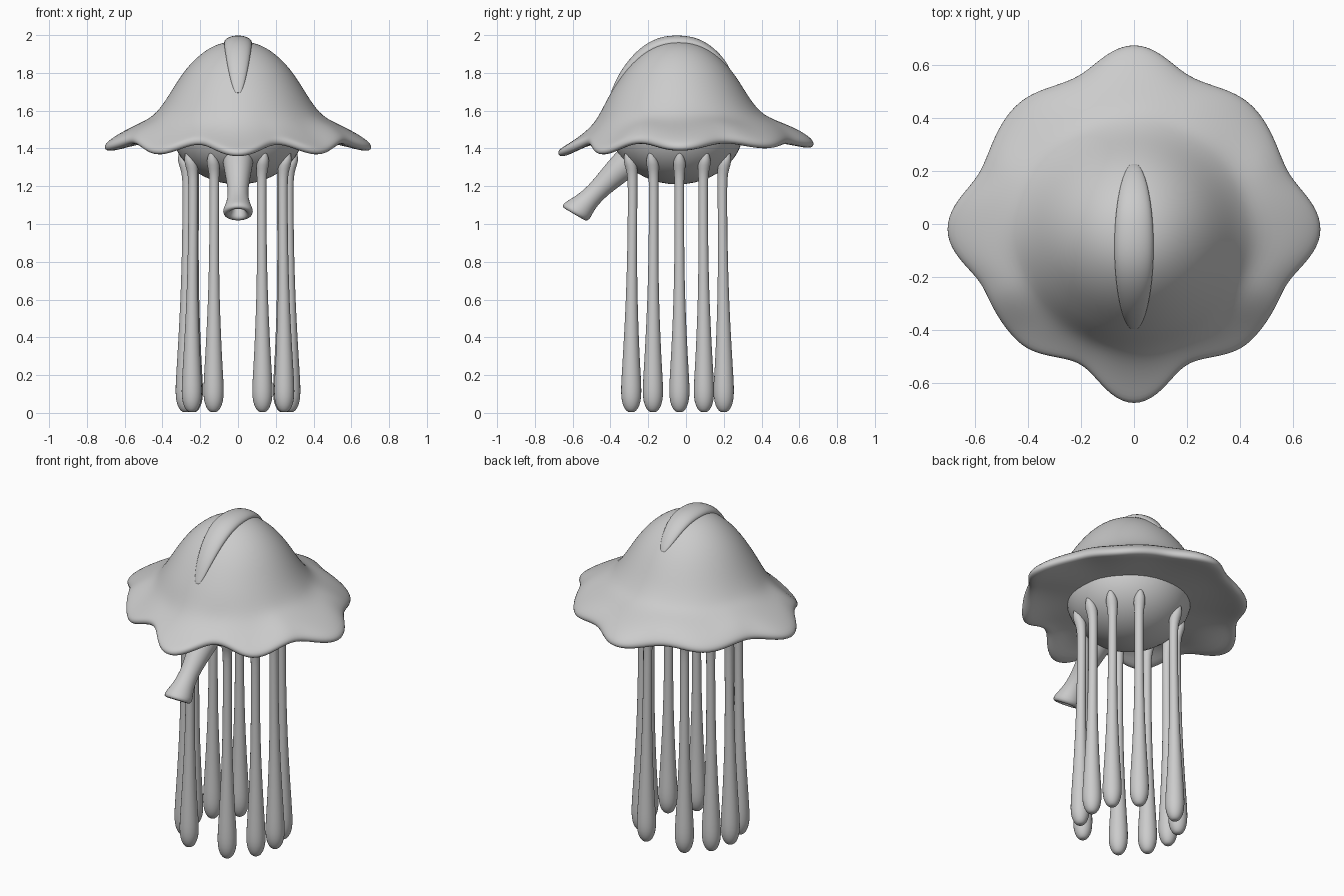
import bpy, bmesh
from math import sin, cos, asin, pi, sqrt
from mathutils import Vector

cube = bpy.data.objects.get("Cube")
if cube:
    bpy.data.objects.remove(cube, do_unlink=True)

grey = bpy.data.materials.new("soft_grey")
grey.use_nodes = True
COLOUR = (0.6, 0.6, 0.6, 1)
grey.diffuse_color = COLOUR
grey.node_tree.nodes["Principled BSDF"].inputs["Base Color"].default_value = COLOUR


def skin(name, rings):
    """Join equal rings of points into a closed, smooth body."""
    bm = bmesh.new()
    loops = [[bm.verts.new(p) for p in ring] for ring in rings]
    n = len(loops[0])
    for a, b in zip(loops, loops[1:]):
        for i in range(n):
            j = (i + 1) % n
            bm.faces.new((a[i], a[j], b[j], b[i]))
    for loop in (loops[0], loops[-1]):
        hub = bm.verts.new(sum((v.co for v in loop), Vector()) / n)
        for i in range(n):
            bm.faces.new((hub, loop[i], loop[(i + 1) % n]))
    bmesh.ops.recalc_face_normals(bm, faces=bm.faces)
    mesh = bpy.data.meshes.new(name)
    bm.to_mesh(mesh)
    bm.free()
    mesh.materials.append(grey)
    mesh.shade_smooth()
    obj = bpy.data.objects.new(name, mesh)
    bpy.context.collection.objects.link(obj)
    smooth = obj.modifiers.new("smooth", 'SUBSURF')
    smooth.levels = smooth.render_levels = 1


def ellipse(centre, axis, wide, high, n=16):
    """Ring of points square to an axis that lies near the yz plane."""
    axis = Vector(axis).normalized()
    u = Vector((1, 0, 0))
    v = axis.cross(u)
    return [Vector(centre) + wide * cos(2 * pi * k / n) * u + high * sin(2 * pi * k / n) * v
            for k in range(n)]


# Bell: domed crown flaring into a scalloped rim, then the underside
CROWN = [(.03, 1.966), (.06, 1.963), (.1, 1.954), (.15, 1.932), (.2, 1.897), (.25, 1.85),
         (.3, 1.788), (.35, 1.708), (.38, 1.655), (.41, 1.6), (.44, 1.555), (.48, 1.521),
         (.53, 1.495), (.58, 1.473), (.62, 1.454), (.64, 1.44)]
UNDER = [(.645, 1.422), (.635, 1.405), (.6, 1.405), (.55, 1.42), (.45, 1.44), (.3, 1.45)]
DOME_Y = -0.04
# Rim reach at crests and valleys, from the front round to the back
REACH = [.682, .565, .62, .613, .71, .62, .642, .6, .68]


def reach(a):
    """Rim radius at an angle, easing between crests and valleys."""
    t = (asin(max(-1, min(1, sin(a)))) / pi + .5) * 8
    i = min(int(t), 7)
    blend = (1 - cos(pi * (t - i))) / 2
    return REACH[i] * (1 - blend) + REACH[i + 1] * blend


def bell_ring(r, z, swell, n=96):
    t = min(max((r - .37) / .275, 0), 1)
    flare = t * t * (3 - 2 * t)
    ring = []
    for k in range(n):
        a = 2 * pi * k / n
        front = (1 - sin(a)) / 2
        rad = r * (1 + flare * (reach(a) / .645 - 1))
        drop = (.01 + .022 * front) * cos(8 * a) + .026 * front * front - .008
        # The skirt swells upward at the sides and back
        rise = swell * 4 * t * (1 - t) * (1 - front ** 3)
        shift = DOME_Y * (1 - flare) - .02 * flare * cos(a) ** 2
        ring.append(Vector((rad * cos(a), rad * sin(a) + shift, z + rise - flare * drop)))
    return ring


skin("bell", [bell_ring(r, z, .034) for r, z in CROWN] +
     [bell_ring(r, z, 0) for r, z in UNDER])


# Crest: slim raised ridge running front to back over the crown
def crown_z(y):
    r = abs(y - DOME_Y)
    for (r0, z0), (r1, z1) in zip(CROWN, CROWN[1:]):
        if r <= r1:
            return z0 + (z1 - z0) * max(0, r - r0) / (r1 - r0)


crest = []
for k in range(21):
    s = -.985 * cos(pi * k / 20)
    y = -.085 + .315 * s
    slope = (crown_z(y + .03) - crown_z(y - .03)) / .06
    fade = sqrt(1 - s * s)
    crest.append(ellipse((0, y, crown_z(y) - .005), (0, 1, slope),
                         .076 * fade, .039 * fade ** 1.4))
skin("crest", crest)

# Rounded body under the bell
bpy.ops.mesh.primitive_uv_sphere_add(segments=48, ring_count=24, radius=1,
                                     location=(0, -.045, 1.5))
body = bpy.context.object
body.name = "body"
body.scale = (.35, .35, .29)
body.data.materials.append(grey)
body.data.shade_smooth()

# Siphon: flared tube at the front with a hollow mouth (y, z, axis z, radius)
SIPHON = [(-.22, 1.40, -1, .09), (-.32, 1.32, -1, .08), (-.41, 1.235, -1, .063),
          (-.48, 1.165, -1.1, .052), (-.535, 1.11, -1.3, .061),
          (-.572, 1.075, -1.6, .08), (-.59, 1.055, -1.7, .08),
          (-.594, 1.05, -1.7, .056), (-.588, 1.06, -1.7, .041),
          (-.56, 1.09, -1.5, .03), (-.53, 1.12, -1.2, .025)]
skin("siphon", [ellipse((0, y, z), (0, -1, az), r, r, 24) for y, z, az, r in SIPHON])

# Tentacles: five each side, heavy at the foot, tips laid on the body (z, radius, outward)
LIMB = [(.004, .018, 0), (.02, .037, 0), (.06, .053, 0), (.11, .057, 0), (.18, .054, 0),
        (.3, .046, 0), (.5, .036, -.002), (.7, .029, -.004), (.95, .026, -.007),
        (1.2, .026, -.009), (1.27, .028, -.007), (1.315, .036, .003), (1.345, .03, .014),
        (1.39, .006, .03)]
for side, label in ((1, "left"), (-1, "right")):
    for i, y in enumerate((-.29, -.175, -.035, .095, .2)):
        dy = y + .045
        out = Vector((side * sqrt(.277 ** 2 - dy * dy), dy, 0))
        skin(f"tentacle_{label}_{i + 1}",
             [ellipse(out * (1 + lean / .28) + Vector((0, -.045, z)), (0, 0, 1), r, r, 12)
              for z, r, lean in LIMB])
